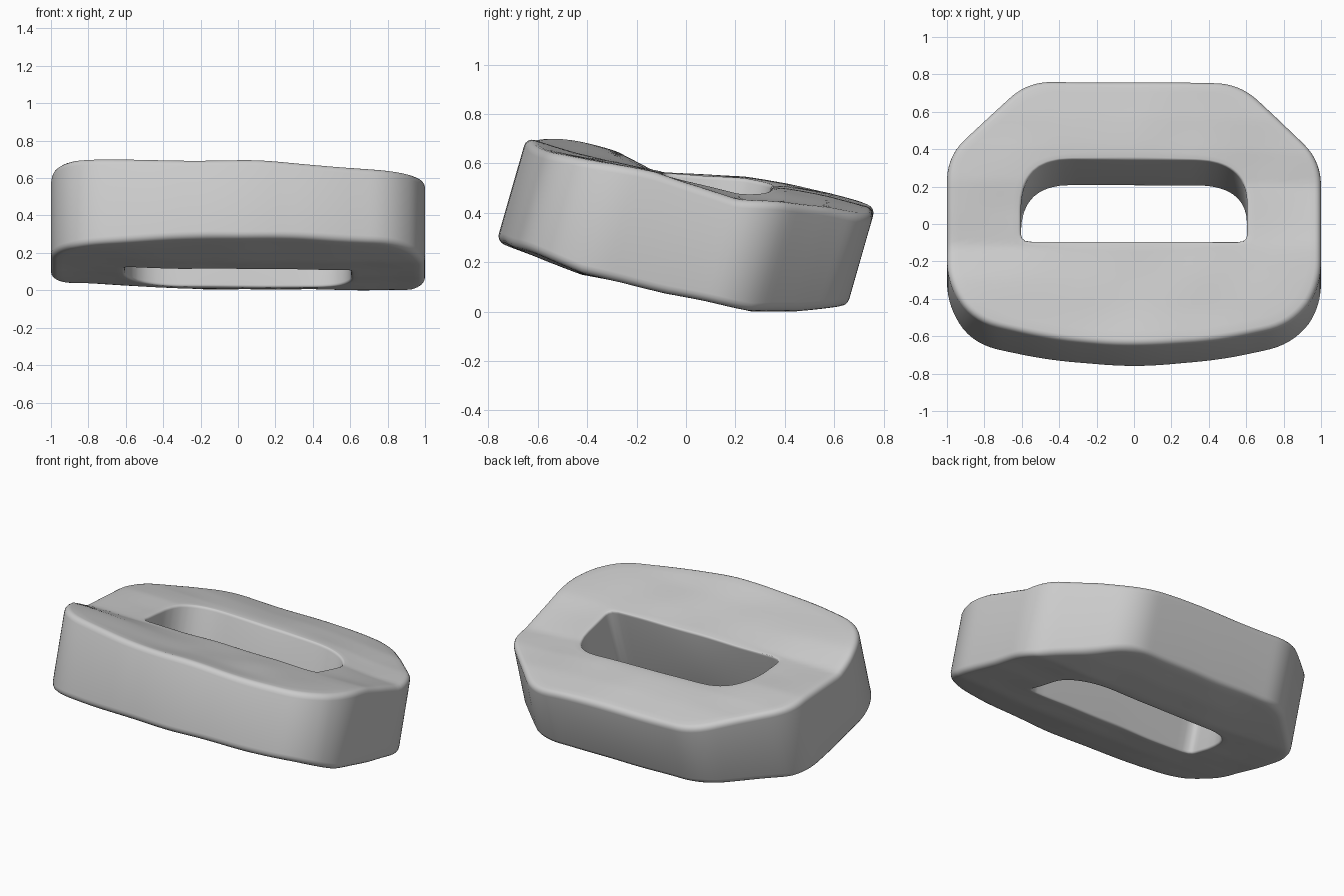
import bpy, bmesh, math
from mathutils import Vector, Matrix, noise

cube = bpy.data.objects.get("Cube")
if cube:
    bpy.data.objects.remove(cube, do_unlink=True)

SEGMENTS = 200
CENTRE = Vector((0, 0.07))
TILT = math.radians(-16)

# Half outlines: x, y, corner rounding
OUTER = [(0.45, -0.685, 0.15), (0.86, -0.595, 0.15), (1, -0.38, 0.13),
         (1, 0.31, 0.13), (0.57, 0.72, 0.13)]
HOLE = [(0.605, -0.145, 0.05), (0.605, 0.29, 0.27)]

# Heights of the worn faces, front to back, along the right, middle and left
FRONT, STEP = -0.7, 0.175
TOP = [(0.19, 0.2, 0.2, 0.17, 0.21, 0.25, 0.27, 0.28, 0.28),
       (0.155, 0.15, 0.16, 0.17, 0.19, 0.22, 0.25, 0.265, 0.27),
       (0.11, 0.13, 0.15, 0.165, 0.16, 0.15, 0.19, 0.215, 0.22)]
BOTTOM = [(-0.28, -0.285, -0.28, -0.27, -0.265, -0.25, -0.23, -0.18, -0.13),
          (-0.28, -0.3, -0.315, -0.3, -0.295, -0.28, -0.265, -0.215, -0.15),
          (-0.27, -0.29, -0.31, -0.3, -0.295, -0.28, -0.27, -0.215, -0.15)]


def rounded_outline(half, front=None):
    """Mirror a half outline and round each corner with a quadratic curve."""
    corners = half + [(-x, y, r) for x, y, r in reversed(half)]
    if front:
        corners.append(front)
    points = []
    for i, (x, y, r) in enumerate(corners):
        p = Vector((x, y))
        before = Vector(corners[i - 1][:2])
        after = Vector(corners[(i + 1) % len(corners)][:2])
        a = p + (before - p).normalized() * min(r, (before - p).length / 2)
        b = p + (after - p).normalized() * r
        for k in range(9):
            t = k / 8
            points.append(a * (1 - t) ** 2 + p * 2 * t * (1 - t) + b * t * t)
    return points


def ray_hit(outline, direction):
    """Distance from the centre to the outline along a direction."""
    best = 0
    for i, b in enumerate(outline):
        a = outline[i - 1] - CENTRE
        edge = b - CENTRE - a
        det = direction.cross(edge)
        if abs(det) > 1e-9:
            dist, t = a.cross(edge) / det, a.cross(direction) / det
            if dist > 0 and -1e-6 <= t <= 1 + 1e-6:
                best = max(best, dist)
    return best


def along(line, y):
    """Height at y on one front-to-back line."""
    f = min(max((y - FRONT) / STEP, 0), len(line) - 1.001)
    i = int(f)
    return line[i] + (line[i + 1] - line[i]) * (f - i)


def worn_height(table, x, y, seed):
    """Blend the three height lines smoothly across and add soft lumps."""
    side = along(table[0] if x < 0 else table[2], y)
    t = min(abs(x), 1)
    t = t * t * (3 - 2 * t)
    lump = noise.noise(Vector((x * 3, y * 3.5, seed)))
    return along(table[1], y) * (1 - t) + side * t + 0.008 * lump


def face_steps(inner, outer, soft_in, soft_out):
    """Radii and edge drops across a worn face, from hole to rim."""
    steps = []
    for k in range(5):
        a = k / 4 * math.pi / 2
        steps.append((inner + soft_in * (1 - math.cos(a)), soft_in * (1 - math.sin(a))))
    start, end = inner + soft_in, outer - soft_out
    steps += [(start + (end - start) * k / 12, 0) for k in range(1, 12)]
    for k in range(5):
        a = k / 4 * math.pi / 2
        steps.append((end + soft_out * math.sin(a), soft_out * (1 - math.cos(a))))
    return steps


# Ring body: one closed section per direction, joined all the way round
outer_line = rounded_outline(OUTER, (0, -0.725, 0.2))
hole_line = rounded_outline(HOLE)
bm = bmesh.new()
sections = []
for s in range(SEGMENTS):
    angle = math.tau * s / SEGMENTS
    d = Vector((math.cos(angle), math.sin(angle)))
    inner, outer = ray_hit(hole_line, d), ray_hit(outer_line, d)
    section = []
    for table, sign, seed in ((TOP, 1, 1.7), (BOTTOM, -1, 6.3)):
        steps = face_steps(inner, outer, 0.015, 0.035)
        for radius, drop in (steps if sign > 0 else reversed(steps)):
            p = CENTRE + d * radius
            z = worn_height(table, p.x, p.y, seed) - sign * drop
            section.append(bm.verts.new((p.x, p.y, z)))
    sections.append(section)

count = len(sections[0])
for s in range(SEGMENTS):
    a, b = sections[s - 1], sections[s]
    for k in range(count):
        n = (k + 1) % count
        bm.faces.new((a[k], a[n], b[n], b[k]))
bmesh.ops.recalc_face_normals(bm, faces=bm.faces)

# Tilt towards the back, then centre and ground it
bmesh.ops.transform(bm, matrix=Matrix.Rotation(TILT, 4, 'X'), verts=bm.verts)
ys = [v.co.y for v in bm.verts]
shift = Vector((0, -(min(ys) + max(ys)) / 2, -min(v.co.z for v in bm.verts)))
bmesh.ops.translate(bm, vec=shift, verts=bm.verts)

mesh = bpy.data.meshes.new("ring_body")
bm.to_mesh(mesh)
bm.free()
ring = bpy.data.objects.new("ring_body", mesh)
bpy.context.collection.objects.link(ring)

# Plain grey surface
grey = bpy.data.materials.new("light_grey")
grey.use_nodes = True
colour = (0.6, 0.6, 0.6, 1)
grey.diffuse_color = colour
grey.node_tree.nodes["Principled BSDF"].inputs["Base Color"].default_value = colour
mesh.materials.append(grey)

bpy.ops.object.select_all(action='DESELECT')
ring.select_set(True)
bpy.context.view_layer.objects.active = ring
bpy.ops.object.shade_smooth_by_angle(angle=math.radians(40))
